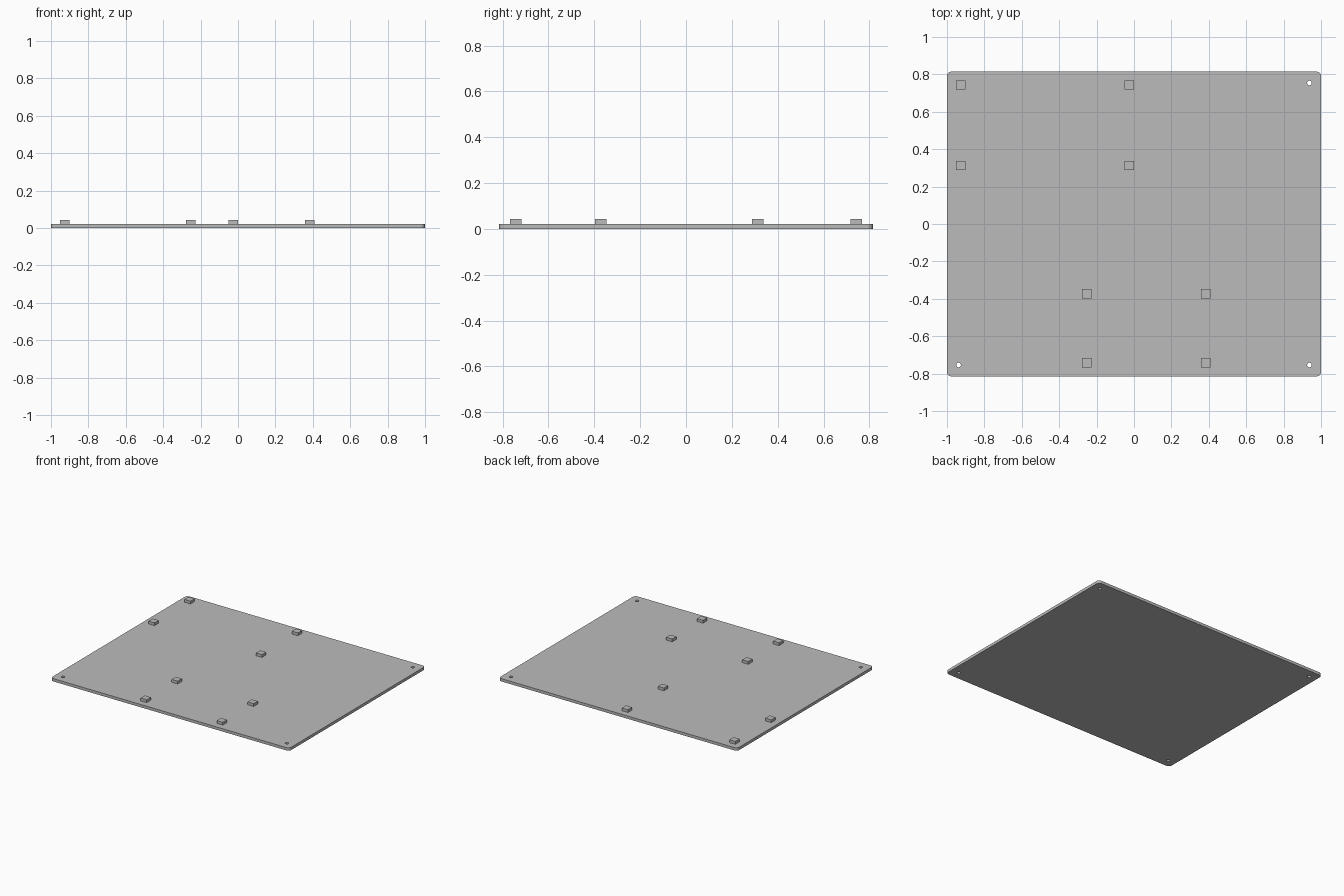
import bpy
import bmesh
from math import cos, sin, pi
from mathutils import Matrix

if "Cube" in bpy.data.objects:
    bpy.data.objects.remove(bpy.data.objects["Cube"], do_unlink=True)

HALF_X, HALF_Y = 1.0, 0.815
THICK = 0.0215
CORNER = 0.025
HOLE_X, HOLE_Y, HOLE_R = 0.938, 0.754, 0.0125
PAD = 0.05

grey = bpy.data.materials.new("plain grey")
grey.use_nodes = True
COLOUR = (0.5, 0.5, 0.5, 1)
grey.diffuse_color = COLOUR
grey.node_tree.nodes["Principled BSDF"].inputs["Base Color"].default_value = COLOUR


def add_object(name, mesh):
    obj = bpy.data.objects.new(name, mesh)
    bpy.context.collection.objects.link(obj)
    mesh.materials.clear()
    mesh.materials.append(grey)
    return obj


def arc(cx, cy, radius, start, sweep, steps):
    return [(cx + radius * cos(start + sweep * i / steps),
             cy + radius * sin(start + sweep * i / steps)) for i in range(steps + 1)]


def add_loop(curve, points):
    spline = curve.splines.new("POLY")
    spline.points.add(len(points) - 1)
    for p, (x, y) in zip(spline.points, points):
        p.co = (x, y, 0, 1)
    spline.use_cyclic_u = True


# Base plate: rounded outline with a round hole near each corner
signs = [(1, 1), (-1, 1), (-1, -1), (1, -1)]
outline = bpy.data.curves.new("plate_outline", "CURVE")
outline.dimensions = "2D"
outline.fill_mode = "BOTH"
outline.extrude = THICK / 2
rim = []
for i, (sx, sy) in enumerate(signs):
    rim += arc(sx * (HALF_X - CORNER), sy * (HALF_Y - CORNER), CORNER, i * pi / 2, pi / 2, 8)
add_loop(outline, rim)
for sx, sy in signs:
    add_loop(outline, arc(sx * HOLE_X, sy * HOLE_Y, HOLE_R, 0, 2 * pi, 24)[:-1])

helper = bpy.data.objects.new("plate_outline", outline)
bpy.context.collection.objects.link(helper)
bpy.context.view_layer.update()
evaluated = helper.evaluated_get(bpy.context.evaluated_depsgraph_get())
plate_mesh = bpy.data.meshes.new_from_object(evaluated)
bpy.data.objects.remove(helper, do_unlink=True)

bm = bmesh.new()
bm.from_mesh(plate_mesh)
bmesh.ops.remove_doubles(bm, verts=bm.verts, dist=0.0001)
bmesh.ops.translate(bm, verts=bm.verts, vec=(0, 0, THICK / 2))
bmesh.ops.recalc_face_normals(bm, faces=bm.faces)
for face in bm.faces:
    face.smooth = False
bm.to_mesh(plate_mesh)
bm.free()
add_object("base_plate", plate_mesh)


# Square pads: two groups of four standing on the plate
def add_pad(name, x, y):
    mesh = bpy.data.meshes.new(name)
    bm = bmesh.new()
    place = Matrix.Translation((x, y, THICK * 1.5)) @ Matrix.Diagonal((PAD, PAD, THICK, 1))
    bmesh.ops.create_cube(bm, size=1, matrix=place)
    bm.to_mesh(mesh)
    bm.free()
    add_object(name, mesh)


groups = {
    "back_pad": ((-0.926, -0.026), (0.743, 0.313)),
    "front_pad": ((-0.253, 0.384), (-0.372, -0.742)),
}
for group, (xs, ys) in groups.items():
    for row, y in zip(("rear", "fore"), ys):
        for side, x in zip(("right", "left"), xs):
            add_pad(f"{group}_{row}_{side}", x, y)
